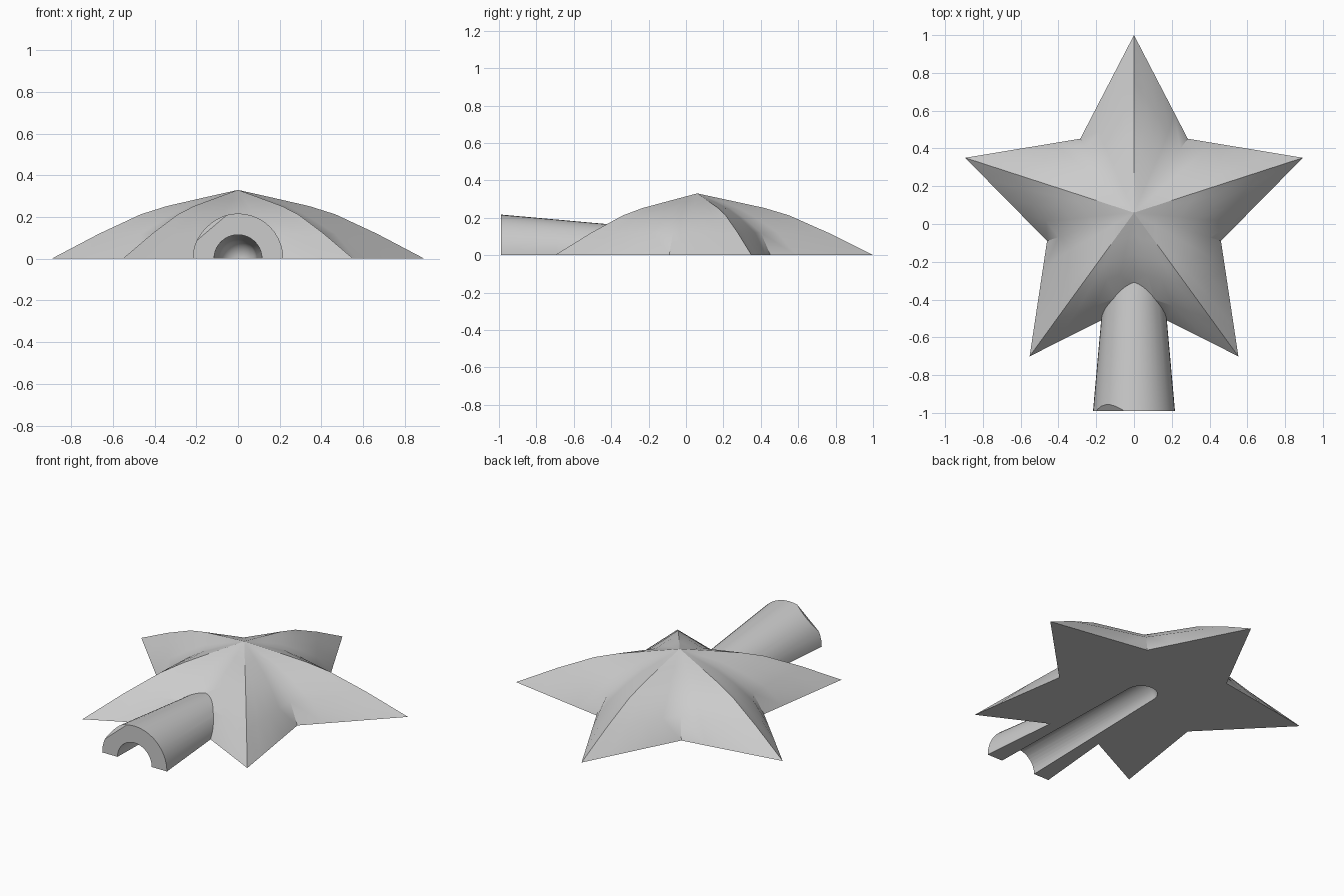
import bpy, bmesh
from math import sin, cos, pi, radians
from mathutils import Vector

cube = bpy.data.objects.get("Cube")
if cube:
    bpy.data.objects.remove(cube)

grey = bpy.data.materials.new("plain grey")
grey.use_nodes = True
COLOUR = (0.6, 0.6, 0.6, 1)
grey.diffuse_color = COLOUR
grey.node_tree.nodes["Principled BSDF"].inputs["Base Color"].default_value = COLOUR

CENTRE_Y = 0.06


def finish(name, bm):
    bmesh.ops.remove_doubles(bm, verts=bm.verts, dist=1e-5)
    bmesh.ops.recalc_face_normals(bm, faces=bm.faces)
    mesh = bpy.data.meshes.new(name)
    bm.to_mesh(mesh)
    bm.free()
    mesh.materials.append(grey)
    obj = bpy.data.objects.new(name, mesh)
    bpy.context.collection.objects.link(obj)
    return obj


def lathe(name, profile, sides=40):
    """Revolve (y, radius) pairs about the y axis; the profile starts and ends at radius 0."""
    bm = bmesh.new()
    verts = [bm.verts.new((r, y, 0)) for y, r in profile]
    edges = [bm.edges.new(pair) for pair in zip(verts, verts[1:])]
    bmesh.ops.spin(bm, geom=verts + edges, cent=(0, 0, 0), axis=(0, 1, 0),
                   angle=2 * pi, steps=sides, use_merge=True)
    return finish(name, bm)


def block(name, centre, size, direction=(0, 0, 1)):
    """Box whose local z axis points along the given direction."""
    bm = bmesh.new()
    bmesh.ops.create_cube(bm, size=size)
    bm.transform(Vector(direction).to_track_quat('Z', 'Y').to_matrix().to_4x4())
    bmesh.ops.translate(bm, verts=bm.verts, vec=centre)
    return finish(name, bm)


# Star: arched ridges to the points, arched valleys to the notches, (radius, height)
RIDGE = [(0, 0.33), (0.2, 0.287), (0.36, 0.252), (0.49, 0.213), (0.7, 0.12), (0.94, 0)]
VALLEY = [(0, 0.33), (0.12, 0.288), (0.22, 0.25), (0.31, 0.197), (0.42, 0.12), (0.484, 0)]
STEPS = 4


def spoke(i):
    a = pi / 2 + i * pi / 5
    return [Vector((r * cos(a), r * sin(a) + CENTRE_Y, z))
            for r, z in (VALLEY if i % 2 else RIDGE)]


bm = bmesh.new()
for i in range(10):
    first, second = spoke(i), spoke(i + 1)
    columns = []
    for s in range(STEPS + 1):
        line = [p.lerp(q, s / STEPS) for p, q in zip(first, second)]
        line.append(line[-1] - Vector((0, 0, 0.3)))          # skirt, trimmed later
        line.append(Vector((0, CENTRE_Y, -0.3)))
        columns.append([bm.verts.new(p) for p in line])
    for a, b in zip(columns, columns[1:]):
        for k in range(len(a) - 1):
            quad = (a[k], a[k + 1], b[k + 1], b[k])
            if k == 0:
                quad = quad[:3]
            elif k == len(a) - 2:
                quad = (a[k], a[k + 1], b[k])
            bm.faces.new(quad)
star = finish("half_star_with_socket", bm)

# Tapered socket tube
socket = lathe("socket_tube", [(-0.99, 0), (-0.99, 0.217), (-0.41, 0.165), (0, 0.13), (0, 0)])

# Round-ended bore
BORE_END = 0.09
dome = [(CENTRE_Y + BORE_END * sin(t * pi / 16), BORE_END * cos(t * pi / 16)) for t in range(8)]
bore = lathe("bore", [(-1.2, 0), (-1.2, 0.117), (-0.99, 0.115)] + dome
             + [(CENTRE_Y + BORE_END, 0)])

# Flat worn spot on the upper right of the tube mouth
slope = Vector((-0.56, -0.5, 0.66)).normalized()
worn = block("worn_corner", Vector((-0.139, -0.99, 0.167)) + slope * 0.28, 0.6, slope)

# Flat back
below = block("flat_back", (0, 0, -2), 4)

# Combine into one solid
bpy.context.view_layer.objects.active = star
for tool, mode in ((socket, 'UNION'), (bore, 'DIFFERENCE'),
                   (worn, 'DIFFERENCE'), (below, 'DIFFERENCE')):
    mod = star.modifiers.new(tool.name, 'BOOLEAN')
    mod.object, mod.operation, mod.solver = tool, mode, 'EXACT'
    bpy.ops.object.modifier_apply(modifier=mod.name)
    bpy.data.objects.remove(tool)

bpy.ops.object.select_all(action='DESELECT')
star.select_set(True)
bpy.ops.object.shade_smooth_by_angle(angle=radians(28))
